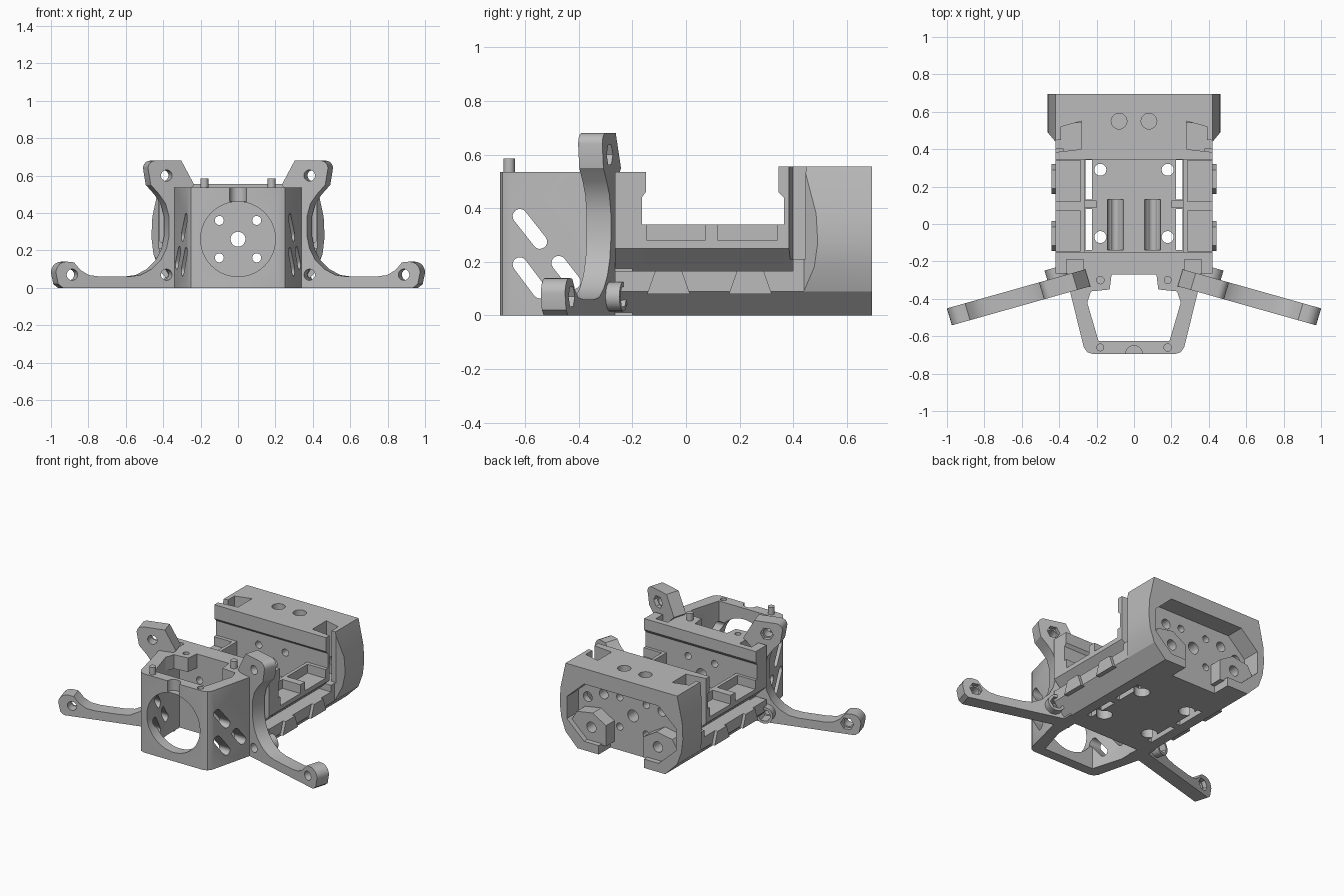
import bpy, bmesh, math
from mathutils import Vector, Matrix

if "Cube" in bpy.data.objects:
    bpy.data.objects.remove(bpy.data.objects["Cube"])

grey = bpy.data.materials.new("plain grey")
grey.use_nodes = True
GREY = (0.5, 0.5, 0.5, 1)
grey.diffuse_color = GREY
grey.node_tree.nodes["Principled BSDF"].inputs["Base Color"].default_value = GREY

PLACE = {"x": lambda a, b, d: (d, a, b),
         "y": lambda a, b, d: (a, d, b),
         "z": lambda a, b, d: (a, b, d)}


def prism(name, points, axis, low, high):
    """Extrude a flat outline along one axis."""
    bm = bmesh.new()
    ends = [[bm.verts.new(PLACE[axis](a, b, d)) for a, b in points] for d in (low, high)]
    for ring in ends:
        bm.faces.new(ring)
    count = len(points)
    for i in range(count):
        j = (i + 1) % count
        bm.faces.new((ends[0][i], ends[0][j], ends[1][j], ends[1][i]))
    bmesh.ops.recalc_face_normals(bm, faces=bm.faces)
    mesh = bpy.data.meshes.new(name)
    bm.to_mesh(mesh)
    bm.free()
    mesh.materials.append(grey)
    obj = bpy.data.objects.new(name, mesh)
    bpy.context.collection.objects.link(obj)
    return obj


def both(points):
    """Mirror a half outline across the centre line."""
    return points + [(-a, b) for a, b in reversed(points)]


def rect(a0, a1, b0, b1):
    return [(a0, b0), (a1, b0), (a1, b1), (a0, b1)]


def arc(a, b, r, start, end, n):
    """Points along an arc, angles in degrees."""
    angles = [math.radians(start + (end - start) * i / n) for i in range(n + 1)]
    return [(a + r * math.cos(t), b + r * math.sin(t)) for t in angles]


def circle(a, b, r, n=28):
    return arc(a, b, r, 0, 360, n)[:-1]


def capsule(p, q, r):
    """Outline of a slot running from p to q."""
    turn = math.degrees(math.atan2(q[1] - p[1], q[0] - p[0])) + 90
    return arc(*p, r, turn, turn + 180, 8) + arc(*q, r, turn + 180, turn + 360, 8)


def cut(obj, points, axis, low, high, operation="DIFFERENCE"):
    """Cut a prism out of an object, or join one to it."""
    tool = prism("cutter", points, axis, low, high)
    tool.hide_render = True
    mod = obj.modifiers.new("cut", "BOOLEAN")
    mod.operation, mod.solver, mod.object = operation, "EXACT", tool
    graph = bpy.context.evaluated_depsgraph_get()
    graph.update()
    mesh = bpy.data.meshes.new_from_object(obj.evaluated_get(graph))
    obj.modifiers.clear()
    obj.data = mesh
    bpy.data.objects.remove(tool)


def mirrored(obj, name):
    """Copy a part to the other side."""
    mesh = obj.data.copy()
    mesh.transform(Matrix.Scale(-1, 4, Vector((1, 0, 0))))
    mesh.flip_normals()
    copy = bpy.data.objects.new(name, mesh)
    bpy.context.collection.objects.link(copy)
    return copy


SIDES = (-1, 1)

# Nose box: tapered ring, open at top and bottom, with screw tabs under the rim
nose = prism("nose_box", both([(.22, -.695), (.25, -.685), (.268, -.66), (.34, -.37), (.34, -.2)]),
             "z", 0, .535)
cut(nose, both([(.19, -.625), (.25, -.42), (.23, -.36), (.13, -.35), (.12, -.27)]), "z", -.1, .7)
cut(nose, both([(.19, -.625), (.25, -.42), (.25, -.27)]), "z", -.1, .44)
cut(nose, circle(0, .26, .2, 48), "y", -.8, -.5)
cut(nose, circle(0, -.695, .045), "z", .46, .6)
for p, q in (((-.62, .37), (-.545, .275)), ((-.62, .19), (-.545, .09)), ((-.475, .195), (-.42, .125))):
    cut(nose, capsule(p, q, .027), "x", -.5, .5)

# Chassis: bulkhead, floor and rear lip from one side profile
body = prism("chassis", [(-.265, 0), (.45, 0), (.45, .555), (.345, .555), (.345, .46),
                         (.365, .44), (.365, .19), (-.165, .19), (-.165, .34), (-.165, .44),
                         (-.15, .46), (-.15, .535), (-.265, .535)], "x", -.42, .42)
for s in SIDES:
    cut(body, [(s * .33, -.01), (s * .5, -.01), (s * .5, .17), (s * .42, .09), (s * .33, 0)],
        "y", -.4, .5)
    # floor slots, channels and screw holes
    cut(body, rect(s * .225, s * .26, -.14, .08), "z", -.1, .3)
    cut(body, rect(s * .225, s * .26, .13, .343), "z", -.1, .3)
    cut(body, circle(s * .1, .19, .043), "y", -.14, .13)
    for y in (-.07, .29):
        cut(body, circle(s * .18, y, .032), "z", -.1, .3)
        cut(body, circle(s * .18, y, .05), "z", -.1, .06)
    # notches behind the arm ears
    for part in (nose, body):
        cut(part, rect(s * .27, s * .36, -.33, -.19), "z", .44, .7)

# Rear housing with a hollow back
rear = prism("rear_housing", both([(.33, 0), (.42, .09), (.452, .18), (.463, .27), (.458, .38),
                                   (.42, .555)]), "y", .42, .695)
cut(rear, both([(.28, .45), (.41, .33), (.41, .18), (.28, .06)]), "y", .57, .8)
cut(rear, rect(-.17, .17, -.1, .2), "y", .57, .8)
for s in SIDES:
    cut(rear, circle(s * .08, .55, .042), "z", .465, .7)
    for x, z in ((.22, .35), (.34, .3)):
        cut(rear, circle(s * x, z, .033), "y", .5, .7)
    cut(rear, [(s * .38, .41), (s * .47, .41), (s * .47, .5), (s * .42, .44)], "z", -.1, .7)

# Side grooves and the pockets behind the rear lip
for s in SIDES:
    cut(body, [(s * .43, .165), (s * .43, .25), (s * .42, .25), (s * .33, .165)], "y", -.3, .4)
    pocket = [(.28, .4), (.5, .375), (.5, .44), (.39, .45), (.39, .52), (.28, .55)]
    for part in (body, rear):
        cut(part, [(s * x, y) for x, y in pocket], "z", .21, .7)

# Lengthwise holes right through the machine
for x, z, r in [(0, .26, .04)] + [(sx * .1, z, .024) for sx in SIDES for z in (.16, .36)]:
    for part in (nose, body, rear):
        cut(part, circle(x, z, r, 20), "y", -.5, .8)

# Side rails with open trays
rail = prism("left_rail", [(.262, .15), (.33, .15), (.33, .166), (.42, .25), (.42, .34), (.262, .34)],
             "y", -.166, .366)
for y0, y1 in ((-.145, .07), (.12, .34)):
    cut(rail, rect(.285, .5, y0, y1), "z", .28, .5)
mirrored(rail, "right_rail")

# Trapezoid bumps on the lower flanks, floor bars and rear lugs
for s, side in zip(SIDES, ("right", "left")):
    for y in (-.065, .24):
        prism(side + "_flank_bump", [(y - .08, .08), (y - .05, .165), (y + .05, .165), (y + .08, .08)],
              "x", s * .41, s * .44)
    prism(side + "_floor_bar", rect(s * .2, s * .3, .085, .125), "z", .1, .2)
    lug = prism(side + "_rear_lug", [(s * .14, .05), (s * .3, .05), (s * .4, .16), (s * .36, .23),
                                     (s * .24, .25), (s * .14, .19)], "y", .54, .66)
    cut(lug, circle(s * .25, .15, .035), "y", .5, .7)

# Locating pins on the nose rim, with holes opposite
for x, y in ((-.18, -.66), (.18, -.3)):
    prism("locating_pin", circle(x, y, .021, 20), "z", .5, .585)
    cut(nose, circle(-x, y, .02, 16), "z", .47, .6)

# Curved arm with an ear on top and a swept-forward foot
outline = ([(.26, 0), (.96, 0), (.985, .02)] + arc(.94, .082, .058, 0, 90, 5) + [(.9, .136)]
           + [(.865, .095), (.82, .068), (.76, .06), (.6, .06)]
           + [(.54, .068), (.48, .1), (.43, .15), (.4, .21), (.386, .28), (.386, .38), (.405, .45)]
           + [(.44, .5), (.485, .55)] + arc(.46, .64, .04, 0, 90, 4)
           + [(.32, .68), (.25, .55), (.3, .5), (.3, .1)])
arm = prism("left_arm", outline, "y", -.047, .047)
cut(arm, circle(.4, .07, .055), "y", -.02, .1, "UNION")
for x, z in ((.4, .6), (.4, .07), (.91, .07)):
    cut(arm, circle(x, z, .03, 20), "y", -.2, .2)
    cut(arm, circle(x, z, .042, 6), "y", .02, .2)
arm.data.transform(Matrix.Translation((0, -.218, 0)) @ Matrix.Rotation(math.radians(-16.2), 4, "Z"))
arm.data.transform(Matrix.Scale(1.03, 4, Vector((1, 0, 0))))
mirrored(arm, "right_arm")

# Smooth the round walls, keep the edges sharp
for obj in list(bpy.context.scene.objects):
    if obj.type == "MESH" and grey.name in obj.data.materials:
        bpy.ops.object.select_all(action="DESELECT")
        obj.select_set(True)
        bpy.context.view_layer.objects.active = obj
        bpy.ops.object.shade_smooth_by_angle(angle=math.radians(25))
